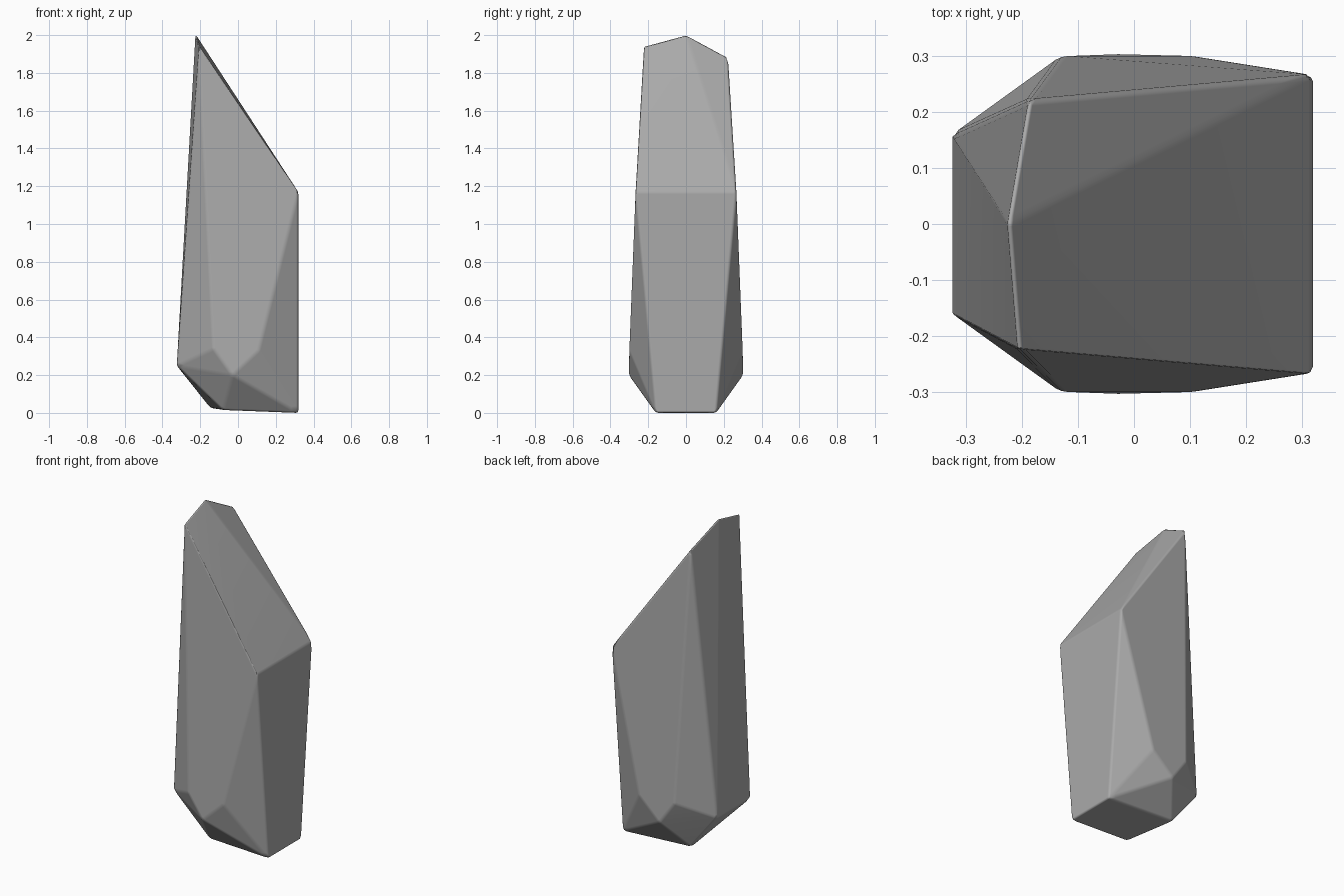
import bpy
import bmesh
from math import radians

cube = bpy.data.objects.get("Cube")
if cube:
    bpy.data.objects.remove(cube, do_unlink=True)

# Plain stone colour
stone = bpy.data.materials.new("stone grey")
stone.use_nodes = True
grey = (0.4, 0.4, 0.4, 1)
stone.diffuse_color = grey
stone.node_tree.nodes["Principled BSDF"].inputs["Base Color"].default_value = grey


def mirrored(x, y, z):
    return [(x, -y, z), (x, y, z)]


# Corners of the chiselled rock
corners = [(-0.225, 0, 2.005), (-0.207, -0.222, 1.945), (-0.187, 0.222, 1.885)]  # peak
corners += mirrored(0.319, 0.267, 1.17)    # shoulder of the sloped top
corners += mirrored(0.319, 0.16, 0.0)      # foot of the flat side
corners += mirrored(-0.324, 0.16, 0.25)    # low outer corner
corners += mirrored(-0.13, 0.3, 0.34)      # belly
corners += mirrored(-0.03, 0.303, 0.2)
corners += mirrored(0.11, 0.3, 0.33)
corners += [(-0.08, -0.158, 0.015), (-0.145, 0.158, 0.025)]  # underside

# Wrap the corners in a convex skin
bm = bmesh.new()
for co in corners:
    bm.verts.new(co)
bmesh.ops.convex_hull(bm, input=bm.verts[:])
bmesh.ops.dissolve_limit(bm, angle_limit=radians(2), verts=bm.verts[:], edges=bm.edges[:])
bmesh.ops.recalc_face_normals(bm, faces=bm.faces[:])
mesh = bpy.data.meshes.new("rock")
bm.to_mesh(mesh)
bm.free()
mesh.materials.append(stone)

rock = bpy.data.objects.new("rock", mesh)
bpy.context.collection.objects.link(rock)
bpy.context.view_layer.objects.active = rock
rock.select_set(True)

# Worn, softened edges
bevel = rock.modifiers.new("worn edges", "BEVEL")
bevel.width = 0.012
bevel.segments = 2
bevel.limit_method = "ANGLE"
bevel.angle_limit = radians(8)
bevel.harden_normals = True
bpy.ops.object.shade_smooth_by_angle(angle=radians(40))
